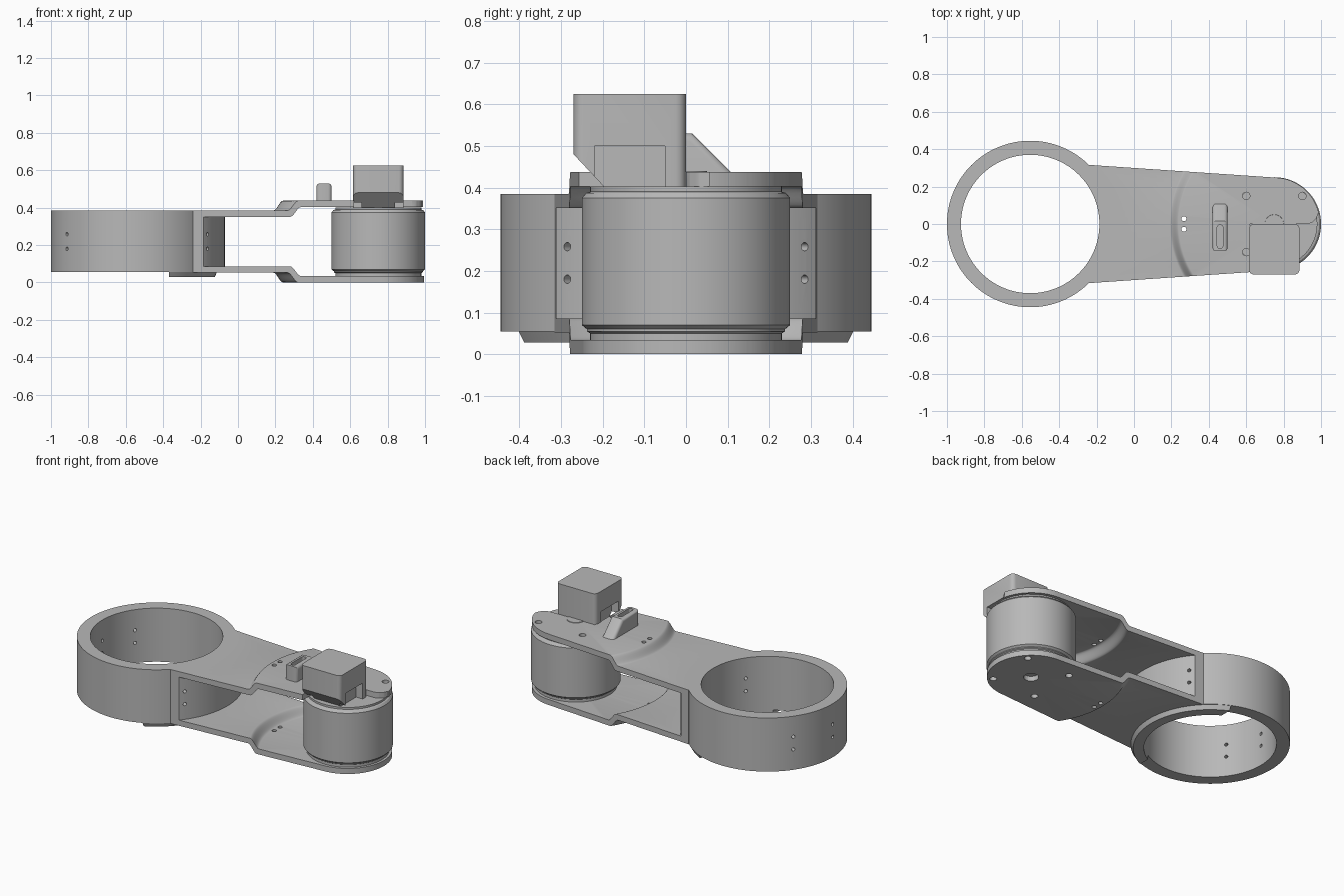
import bpy, bmesh, math
from mathutils import Vector

if "Cube" in bpy.data.objects:
    bpy.data.objects.remove(bpy.data.objects["Cube"])

grey = bpy.data.materials.new("plain grey")
grey.use_nodes = True
grey.diffuse_color = (0.48, 0.48, 0.48, 1)
grey.node_tree.nodes["Principled BSDF"].inputs["Base Color"].default_value = (0.48, 0.48, 0.48, 1)

RING_X, MOTOR_X, HEIGHT = -0.555, 0.75, 0.437


def finish(name, bm):
    bmesh.ops.recalc_face_normals(bm, faces=bm.faces[:])
    mesh = bpy.data.meshes.new(name)
    bm.to_mesh(mesh)
    bm.free()
    mesh.materials.append(grey)
    ob = bpy.data.objects.new(name, mesh)
    bpy.context.collection.objects.link(ob)
    return ob


def lathe(name, profile, cx, steps=128):
    """Spin an (r, z) profile about a vertical axis; profiles off the axis are closed."""
    bm = bmesh.new()
    vs = [bm.verts.new((cx + r, 0, z)) for r, z in profile]
    es = [bm.edges.new(p) for p in zip(vs, vs[1:])]
    if profile[0][0] > 0:
        es.append(bm.edges.new((vs[-1], vs[0])))
    bmesh.ops.spin(bm, geom=vs + es, cent=(cx, 0, 0), axis=(0, 0, 1),
                   angle=math.tau, steps=steps)
    bmesh.ops.remove_doubles(bm, verts=bm.verts[:], dist=1e-5)
    return finish(name, bm)


def tube(name, cx, r0, r1, z0, z1):
    return lathe(name, [(r0, z0), (r1, z0), (r1, z1), (r0, z1)], cx)


def prism(name, pts, lo, hi, along="z"):
    """Extrude a flat outline: (x, y) along z or (y, z) along x."""
    bm = bmesh.new()
    place = (lambda a, b: (a, b, lo)) if along == "z" else (lambda a, b: (lo, a, b))
    face = bm.faces.new([bm.verts.new(place(*p)) for p in pts])
    out = bmesh.ops.extrude_face_region(bm, geom=[face])
    step = Vector((0, 0, hi - lo)) if along == "z" else Vector((hi - lo, 0, 0))
    bmesh.ops.translate(bm, vec=step,
                        verts=[g for g in out["geom"] if isinstance(g, bmesh.types.BMVert)])
    return finish(name, bm)


def box(name, x, y, z):
    return prism(name, [(x[0], y[0]), (x[1], y[0]), (x[1], y[1]), (x[0], y[1])], *z)


def rod(start, end, r):
    a, b = Vector(start), Vector(end)
    bpy.ops.mesh.primitive_cylinder_add(vertices=24, radius=r, depth=(b - a).length,
                                        location=(a + b) / 2)
    ob = bpy.context.object
    ob.name = "hole_cutter"
    ob.rotation_euler = (b - a).to_track_quat("Z", "Y").to_euler()
    return ob


def apply(ob, mod):
    bpy.context.view_layer.objects.active = ob
    bpy.ops.object.modifier_apply(modifier=mod.name)


def cut(ob, *tools, op="DIFFERENCE"):
    for tool in tools:
        mod = ob.modifiers.new("cut", "BOOLEAN")
        mod.operation, mod.object, mod.solver = op, tool, "EXACT"
        bpy.context.view_layer.update()
        apply(ob, mod)
        bpy.data.objects.remove(tool)


def bevel(ob, width, test):
    """Round the edges whose two ends satisfy a rule."""
    bm = bmesh.new()
    bm.from_mesh(ob.data)
    edges = [e for e in bm.edges if test(e.verts[0].co, e.verts[1].co)]
    bmesh.ops.bevel(bm, geom=edges, offset=width, segments=4, profile=0.5, affect="EDGES")
    bm.to_mesh(ob.data)
    bm.free()


def vertical(a, b):
    return abs(a.x - b.x) + abs(a.y - b.y) < 1e-4


def radial_holes(ob, angles):
    for deg in angles:
        d = Vector((math.cos(math.radians(deg)), math.sin(math.radians(deg)), 0))
        for z in (0.18, 0.258):
            c = Vector((RING_X, 0, z))
            cut(ob, rod(c + d * 0.3, c + d * 0.6, 0.01))


# Large clamp ring, and the lower lip on its arm side
ring = tube("clamp_ring", RING_X, 0.37, 0.445, 0.055, 0.385)
radial_holes(ring, (36, -36, 144, 180, 216))
lip = lathe("ring_lower_lip", [(0.37, 0.028), (0.43, 0.028), (0.445, 0.06), (0.37, 0.06)], RING_X)
cut(lip, box("lip_cutter", (-1.1, -0.37), (-0.6, 0.6), (0, 0.1)))


# Tapered arm outline with a round end
def outline(name):
    arc = [math.radians(86 - 172 * i / 48) for i in range(49)]
    pts = [(-0.24, -0.316), (-0.24, 0.316)]
    pts += [(MOTOR_X + 0.245 * math.cos(a), 0.248 * math.sin(a)) for a in arc]
    return prism(name, pts, -0.1, 0.6)


def ring_core():
    return lathe("ring_cutter", [(0, -0.1), (0.445, -0.1), (0.445, 0.6), (0, 0.6)], RING_X)


# Upper and lower arm plates, stepped outwards around the motor
def arm_plate(name, flip):
    steps = [i / 8 for i in range(9)]
    rise = [(0.56 - 0.05 * t, 0.385 + 0.052 * t * t * (3 - 2 * t)) for t in steps]
    top = [(1.1, 0.385)] + rise + [(0, HEIGHT)]
    under = [(0, HEIGHT - 0.034)] + [(r - 0.012, z - 0.034) for r, z in reversed(rise)]
    loop = list(reversed(top)) + list(reversed(under + [(1.1, 0.351)]))
    if flip:
        loop = [(r, HEIGHT - z) for r, z in loop]
    plate = lathe(name, loop, MOTOR_X)
    cut(plate, outline("outline_cutter"), op="INTERSECT")
    cut(plate, ring_core())
    spots = [(MOTOR_X + sx, sy, 0.02) for sx in (-0.15, 0.15) for sy in (-0.15, 0.15)]
    spots += [(MOTOR_X, 0, 0.042), (0.267, 0.028, 0.013), (0.267, -0.028, 0.013)]
    for x, y, r in spots:
        z = 0.02 if flip else 0.41
        cut(plate, rod((x, y, z - 0.1), (x, y, z + 0.1), r))
    return plate


upper = arm_plate("upper_arm_plate", False)
lower = arm_plate("lower_arm_plate", True)

# Open quarter in the upper plate below the connector
notch = [(0.62, -0.4), (1.1, -0.4), (1.1, 0.07), (0.985, 0.055), (0.975, 0.03),
         (0.955, 0.01), (0.93, 0), (0.62, 0)]
cut(upper, prism("notch_cutter", notch, 0.38, 0.6))

# Curved wall joining the plates to the ring
wall = tube("arm_end_wall", RING_X, 0.444, 0.485, 0.07, 0.37)
cut(wall, outline("outline_cutter"), op="INTERSECT")
radial_holes(wall, (36, -36))

# Motor drum with grooved ends
motor = lathe("motor_drum", [(0, 0.03), (0.23, 0.03), (0.23, 0.05), (0.238, 0.055),
                             (0.238, 0.06), (0.25, 0.07), (0.25, 0.375), (0.24, 0.387),
                             (0.23, 0.39), (0.23, 0.402), (0.05, 0.402), (0.05, 0.395),
                             (0.025, 0.395), (0.025, 0.405), (0, 0.405)], MOTOR_X)

# Connector housing with sloped underside and side recesses
housing = prism("connector_housing", [(0, 0.4), (0, 0.625), (-0.27, 0.625), (-0.27, 0.48),
                                      (-0.195, 0.4)], 0.615, 0.885, "x")
bevel(housing, 0.025, vertical)
for x in ((0.6, 0.66), (0.84, 0.9)):
    cut(housing, box("recess_cutter", x, (-0.22, -0.05), (0.39, 0.5)))
hub = lathe("connector_hub", [(0, 0.4), (0.06, 0.4), (0.05, 0.44), (0, 0.44)], MOTOR_X, 48)

# Slotted guide fin on the upper plate
fin = prism("guide_fin", [(-0.145, 0.43), (-0.145, 0.53), (0.015, 0.53), (0.115, 0.43)],
            0.42, 0.5, "x")
bevel(fin, 0.018, lambda a, b: vertical(a, b) or
      (abs(a.x - b.x) < 1e-4 and max(a.z, b.z) > 0.5 and min(a.y, b.y) > -0.2
       and abs(a.y - b.y) > 0.01 and min(a.z, b.z) > 0.42 and not (a.z < 0.44 and b.z < 0.44)))
slot = box("slot_cutter", (0.445, 0.475), (-0.13, -0.005), (0.45, 0.6))
bevel(slot, 0.012, vertical)
cut(fin, slot)

# Smooth curved walls, sharp edges kept
bpy.ops.object.select_all(action="DESELECT")
parts = [ring, lip, upper, lower, wall, motor, housing, hub, fin]
for ob in parts:
    ob.select_set(True)
bpy.context.view_layer.objects.active = ring
bpy.ops.object.shade_smooth_by_angle(angle=math.radians(30))
